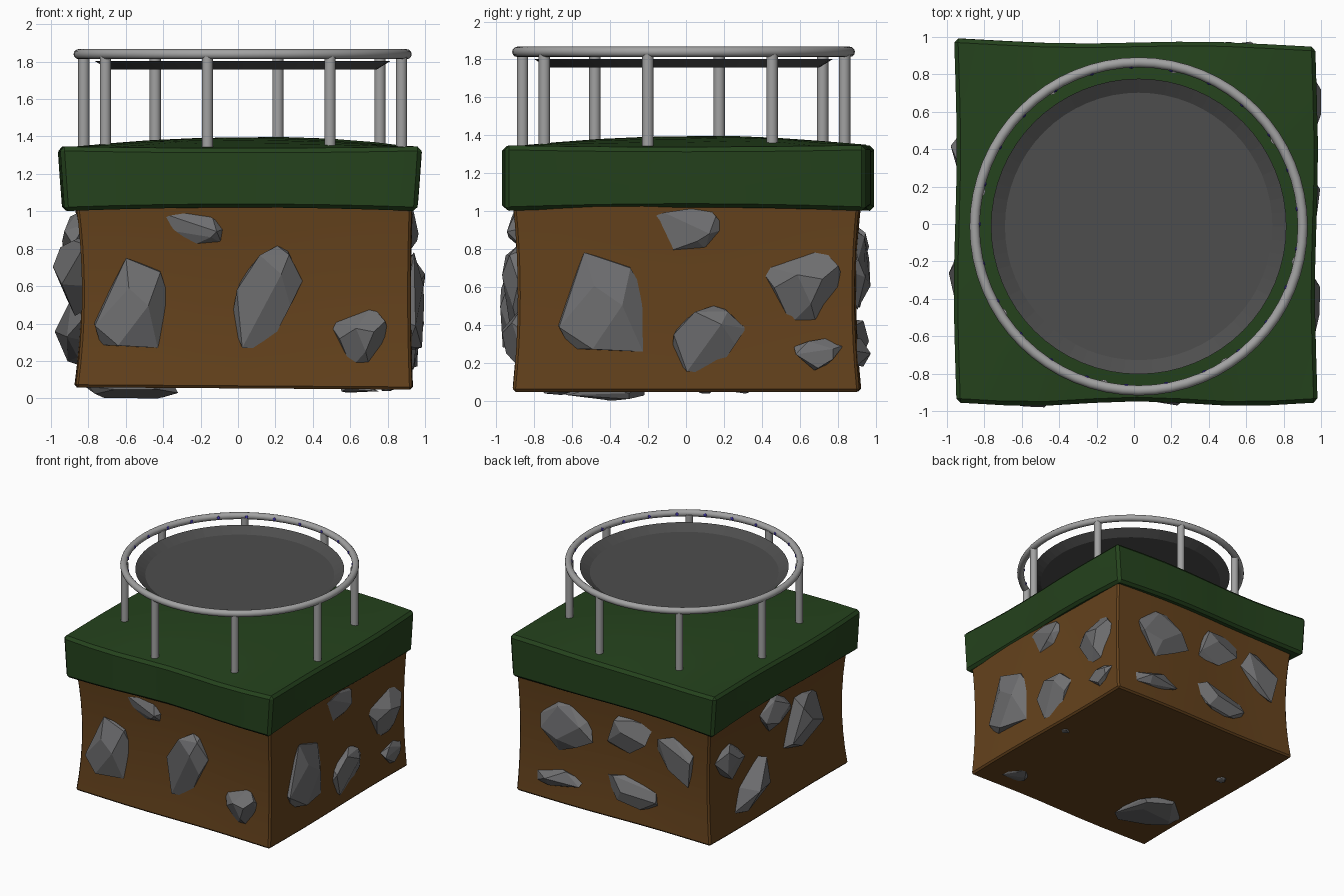
import bpy, bmesh, random
from math import sin, cos, pi, radians, sqrt
from mathutils import Vector, Matrix

if "Cube" in bpy.data.objects:
    bpy.data.objects.remove(bpy.data.objects["Cube"])

CX, CY = 0.025, -0.013          # centre of the trampoline


def material(name, rgb):
    m = bpy.data.materials.new(name)
    m.diffuse_color = (*rgb, 1)
    m.use_nodes = True
    m.node_tree.nodes["Principled BSDF"].inputs["Base Color"].default_value = m.diffuse_color
    return m


def finish(bm, name, mat=None, smooth=None):
    bmesh.ops.recalc_face_normals(bm, faces=bm.faces)
    me = bpy.data.meshes.new(name)
    bm.to_mesh(me)
    bm.free()
    ob = bpy.data.objects.new(name, me)
    bpy.context.collection.objects.link(ob)
    if mat:
        me.materials.append(mat)
    if smooth:
        bpy.ops.object.select_all(action='DESELECT')
        ob.select_set(True)
        bpy.context.view_layer.objects.active = ob
        bpy.ops.object.shade_smooth_by_angle(angle=radians(smooth))
    return ob


def wavy_block(name, lo, hi, bevel, warp, mat):
    """Bevelled box, subdivided, then bent by warp(p, u, v, w), u/v/w in -1..1."""
    lo, hi = Vector(lo), Vector(hi)
    mid, half = (lo + hi) / 2, (hi - lo) / 2
    bm = bmesh.new()
    bmesh.ops.create_cube(bm, size=2)
    bmesh.ops.scale(bm, vec=half, verts=bm.verts)
    bmesh.ops.translate(bm, vec=mid, verts=bm.verts)
    bmesh.ops.bevel(bm, geom=bm.edges[:], offset=bevel, segments=1, affect='EDGES')
    long_edges = [e for e in bm.edges if e.calc_length() > bevel * 3]
    bmesh.ops.subdivide_edges(bm, edges=long_edges, cuts=7, use_grid_fill=True)
    for v in bm.verts:
        d = v.co - mid
        v.co = warp(v.co.copy(), d.x / half.x, d.y / half.y, d.z / half.z)
    return finish(bm, name, mat, 30)


brown = material("soil", (0.13, 0.055, 0.012))
green = material("grass", (0.018, 0.055, 0.012))
stone = material("stone", (0.16, 0.16, 0.165))
steel = material("steel", (0.36, 0.36, 0.36))
dark = material("mat", (0.075, 0.075, 0.075))
blue = material("hook", (0.06, 0.04, 0.45))


# Soil block, pinched at half height
def soil_warp(p, u, v, w):
    pinch = 1 - w * w
    p.x -= (0.01 if u > 0 else 0.035) * u * pinch + 0.006 * sin(3 * v)
    p.y -= 0.027 * v * pinch - 0.006 * sin(4 * u)
    p.z -= 0.006 * u * (w < 0)
    return p


wavy_block("soil_block", (-0.87, -0.91, 0.053), (0.93, 0.92, 1.06), 0.014, soil_warp, brown)


# Turf slab with uneven sides and gently domed top
def turf_warp(p, u, v, w):
    if w > 0:
        p.z += w * (0.06 * (1 - u * u) * (1 - v * v) + 0.012 * u * u * v * v
                    + 0.02 * (u + 0.2) * (1 - u * u) * (v > 0))
    else:
        p.z -= w * 0.02 * (1 - u * u * v * v)
    p.y += 0.012 * cos(5.2 * u) * (v < 0) - 0.015 * (v > 0) * u + 0.01 * sin(4 * u) * (v > 0)
    p.x += 0.012 * w * u + 0.008 * sin(4 * v)
    return p


wavy_block("turf_slab", (-0.945, -0.96, 1.0), (0.965, 0.97, 1.335), 0.022, turf_warp, green)


# Faceted rocks: convex hull of scattered points fitted to a given size
def rock(name, origin, ua, va, na, hw, hh, depth, lean, seed):
    rnd = random.Random(seed)
    n = 17
    pts = []
    for i in range(n):
        z = 1 - 2 * (i + 0.5) / n
        a, r = i * 2.39996, sqrt(1 - z * z)
        p = Vector((r * cos(a), r * sin(a), z)) + Vector([rnd.uniform(-.28, .28) for _ in range(3)])
        p.x += lean * p.y
        pts.append(p)
    lo = [min(p[k] for p in pts) for k in range(3)]
    hi = [max(p[k] for p in pts) for k in range(3)]
    size = (hw, hh, depth)
    bm = bmesh.new()
    for p in pts:
        q = [((p[k] - lo[k]) / (hi[k] - lo[k]) * 2 - 1) * size[k] for k in range(3)]
        bm.verts.new(origin + ua * q[0] + va * q[1] + na * q[2])
    res = bmesh.ops.convex_hull(bm, input=bm.verts)
    loose = [g for g in res["geom_interior"] if isinstance(g, bmesh.types.BMVert)]
    bmesh.ops.delete(bm, geom=loose, context='VERTS')
    bmesh.ops.dissolve_limit(bm, angle_limit=radians(14), verts=bm.verts, edges=bm.edges)
    finish(bm, name, stone)


X, Y, Z = Vector((1, 0, 0)), Vector((0, 1, 0)), Vector((0, 0, 1))
# per side: plane point, across, up, outward, then (across, up, half width, half height, depth, lean)
sides = {
    "front": (Y * -0.885, X, Z, -Y, [
        (-.56, .51, .21, .24, .095, .2), (-.235, .91, .178, .088, .06, -.4),
        (.155, .54, .19, .275, .085, .4), (.64, .33, .165, .165, .085, 0)]),
    "right": (X * 0.915, Y, Z, X, [
        (-.425, .52, .255, .262, .08, 0), (.005, .905, .205, .115, .05, 0),
        (.12, .325, .195, .175, .08, .2), (.6, .61, .228, .205, .085, 0),
        (.7, .245, .13, .085, .05, 0)]),
    "back": (Y * 0.895, X, Z, Y, [
        (.46, .7, .25, .22, .08, 0), (-.12, .79, .2, .16, .07, -.2),
        (-.53, .68, .17, .19, .07, .4), (.54, .25, .225, .085, .08, 0),
        (-.12, .31, .25, .12, .07, .2)]),
    "left": (X * -0.84, Y, Z, -X, [
        (.06, .86, .19, .15, .1, 0), (-.31, .67, .22, .23, .15, -.3),
        (.67, .66, .15, .15, .1, 0), (.36, .36, .23, .2, .14, -.5)]),
    "bottom": (Z * 0.05, X, Y, -Z, [
        (-.57, -.46, .25, .25, .05, 0), (.65, -.67, .1, .09, .02, 0),
        (.8, .1, .035, .035, .012, 0), (-.66, .3, .04, .04, .012, 0)]),
}
for side, (base, ua, va, na, rocks) in sides.items():
    for i, (u, v, hw, hh, d, lean) in enumerate(rocks):
        rock(f"{side}_rock_{i + 1}", base + ua * u + va * v, ua, va, na,
             hw, hh, d, lean, 10 * i + len(side))

# Trampoline rim
bpy.ops.mesh.primitive_torus_add(location=(CX, CY, 1.84), major_radius=0.877, minor_radius=0.027,
                                 major_segments=64, minor_segments=12)
rim = bpy.context.object
rim.name = "trampoline_rim"
rim.data.materials.append(steel)
bpy.ops.object.shade_smooth_by_angle(angle=radians(50))

# Eight legs standing in the turf
for i in range(8):
    a = radians(-12.5 + 45 * i)
    bpy.ops.mesh.primitive_cylinder_add(vertices=16, radius=0.03, depth=0.54,
                                        location=(CX + 0.87 * cos(a), CY + 0.87 * sin(a), 1.565))
    leg = bpy.context.object
    leg.name = f"trampoline_leg_{i + 1}"
    leg.data.materials.append(steel)
    bpy.ops.object.shade_smooth_by_angle(angle=radians(40))

# Jumping mat: shallow dish with sloped border
bm = bmesh.new()
rings = [[bm.verts.new((CX + r * cos(2 * pi * i / 64), CY + r * sin(2 * pi * i / 64), z))
          for i in range(64)] for r, z in ((0.79, 1.803), (0.715, 1.757))]
for i in range(64):
    j = (i + 1) % 64
    bm.faces.new((rings[1][i], rings[0][i], rings[0][j], rings[1][j]))
floor = bm.faces.new(rings[1])
jump = finish(bm, "jumping_mat", dark)
if jump.data.polygons[-1].normal.z < 0:
    jump.data.flip_normals()

# Small hooks around the inside of the rim
bm = bmesh.new()
for i in range(25):
    a = radians(92.7 - 14.4 * i)
    m = (Matrix.Translation((CX + 0.852 * cos(a), CY + 0.852 * sin(a), 1.84))
         @ Matrix.Rotation(a, 4, 'Z') @ Matrix.Diagonal((0.009, 0.015, 0.015, 1)))
    bmesh.ops.create_icosphere(bm, subdivisions=1, radius=1, matrix=m)
finish(bm, "rim_hooks", blue)
